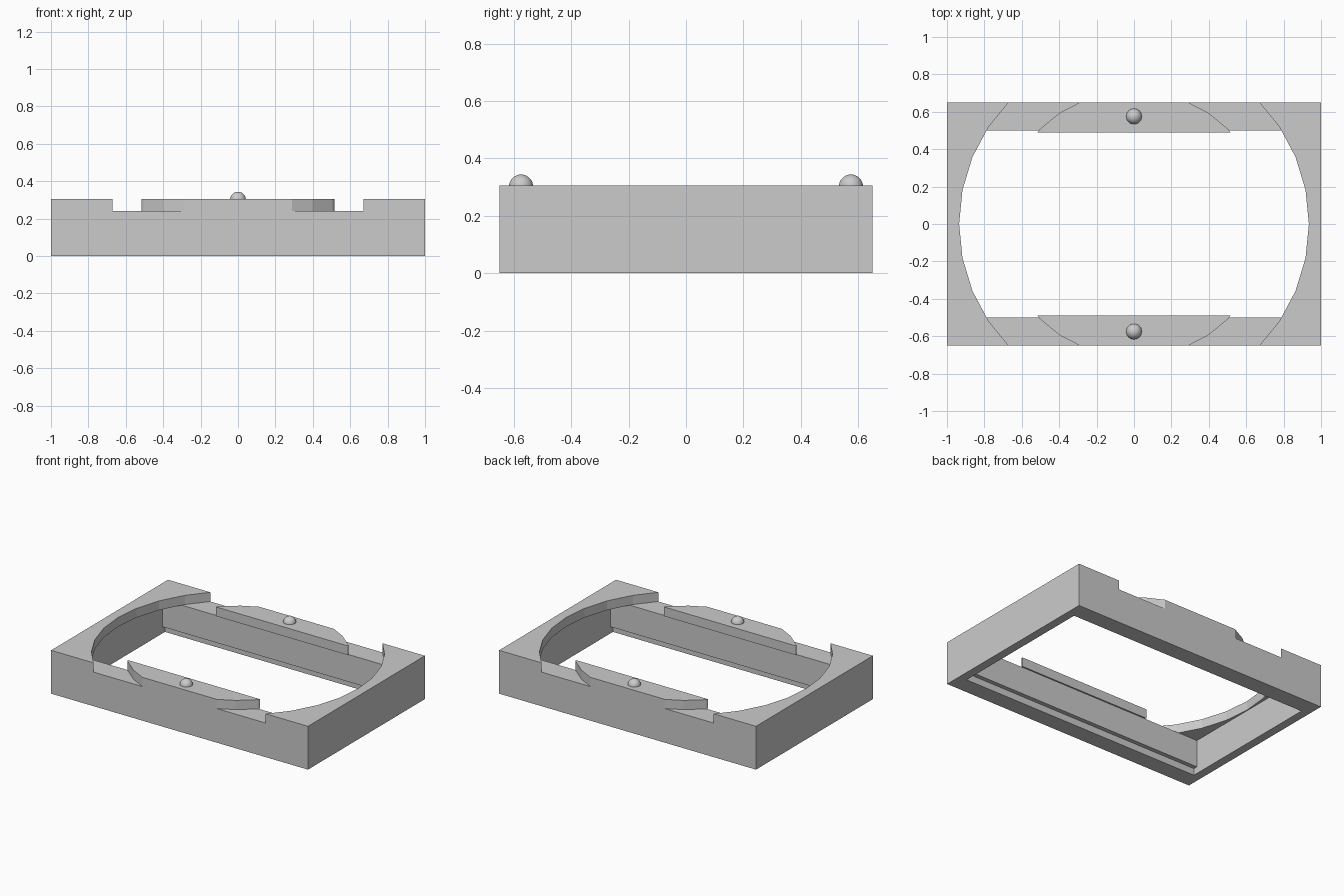
import bpy, bmesh, math

if "Cube" in bpy.data.objects:
    bpy.data.objects.remove(bpy.data.objects["Cube"])

grey = bpy.data.materials.new("mid grey")
grey.diffuse_color = (0.6, 0.6, 0.6, 1)
grey.use_nodes = True
grey.node_tree.nodes["Principled BSDF"].inputs["Base Color"].default_value = grey.diffuse_color

HX, HY, SHELF, TOP = 1.0, 0.65, 0.24, 0.305


def prism(name, pts, z0, z1):
    """Extrude a flat counter-clockwise outline from z0 to z1."""
    bm = bmesh.new()
    face = bm.faces.new([bm.verts.new((x, y, z0)) for x, y in pts])
    ext = bmesh.ops.extrude_face_region(bm, geom=[face])
    for v in ext["geom"]:
        if isinstance(v, bmesh.types.BMVert):
            v.co.z = z1
    bmesh.ops.recalc_face_normals(bm, faces=bm.faces)
    me = bpy.data.meshes.new(name)
    bm.to_mesh(me)
    bm.free()
    me.materials.append(grey)
    ob = bpy.data.objects.new(name, me)
    bpy.context.collection.objects.link(ob)
    return ob


def rect(hx, hy):
    return [(-hx, -hy), (hx, -hy), (hx, hy), (-hx, hy)]


def circle(r, n=32):
    return [(r * math.cos(2 * math.pi * i / n), r * math.sin(2 * math.pi * i / n)) for i in range(n)]


def combine(target, other, operation):
    mod = target.modifiers.new(operation, 'BOOLEAN')
    mod.operation, mod.solver, mod.object = operation, 'EXACT', other
    bpy.context.view_layer.objects.active = target
    bpy.ops.object.modifier_apply(modifier=mod.name)
    bpy.data.objects.remove(other)


# Frame: block with a stepped rectangular cavity and a round opening on top
frame = prism("frame", rect(HX, HY), 0, TOP)
combine(frame, prism("cavity", rect(0.94, 0.5), -0.1, SHELF), 'DIFFERENCE')
combine(frame, prism("bottom_recess", rect(0.94, 0.53), -0.1, 0.048), 'DIFFERENCE')
combine(frame, prism("round_opening", circle(0.935), SHELF, 0.5), 'DIFFERENCE')

# Raised tabs: slices of a smaller disc, clipped to the long sides
R = 0.715
bx, by = R * math.cos(math.radians(56.25)), R * math.sin(math.radians(56.25))
for s in (-1, 1):
    half = [(0.515, 0.49), (R * math.cos(math.pi / 4), R * math.sin(math.pi / 4)), (bx, by), (0.29, HY)]
    pts = half + [(-x, y) for x, y in reversed(half)]
    tab = prism("tab", [(x, s * y) for x, y in pts], SHELF, TOP)
    combine(frame, tab, 'UNION')

# Locating bumps on the tabs
for s, side in ((-1, "front"), (1, "back")):
    bpy.ops.mesh.primitive_uv_sphere_add(segments=32, ring_count=16, radius=0.042,
                                         location=(0, s * 0.575, 0.302))
    bump = bpy.context.object
    bump.name = side + "_bump"
    bump.data.materials.append(grey)
    bpy.ops.object.shade_smooth()
